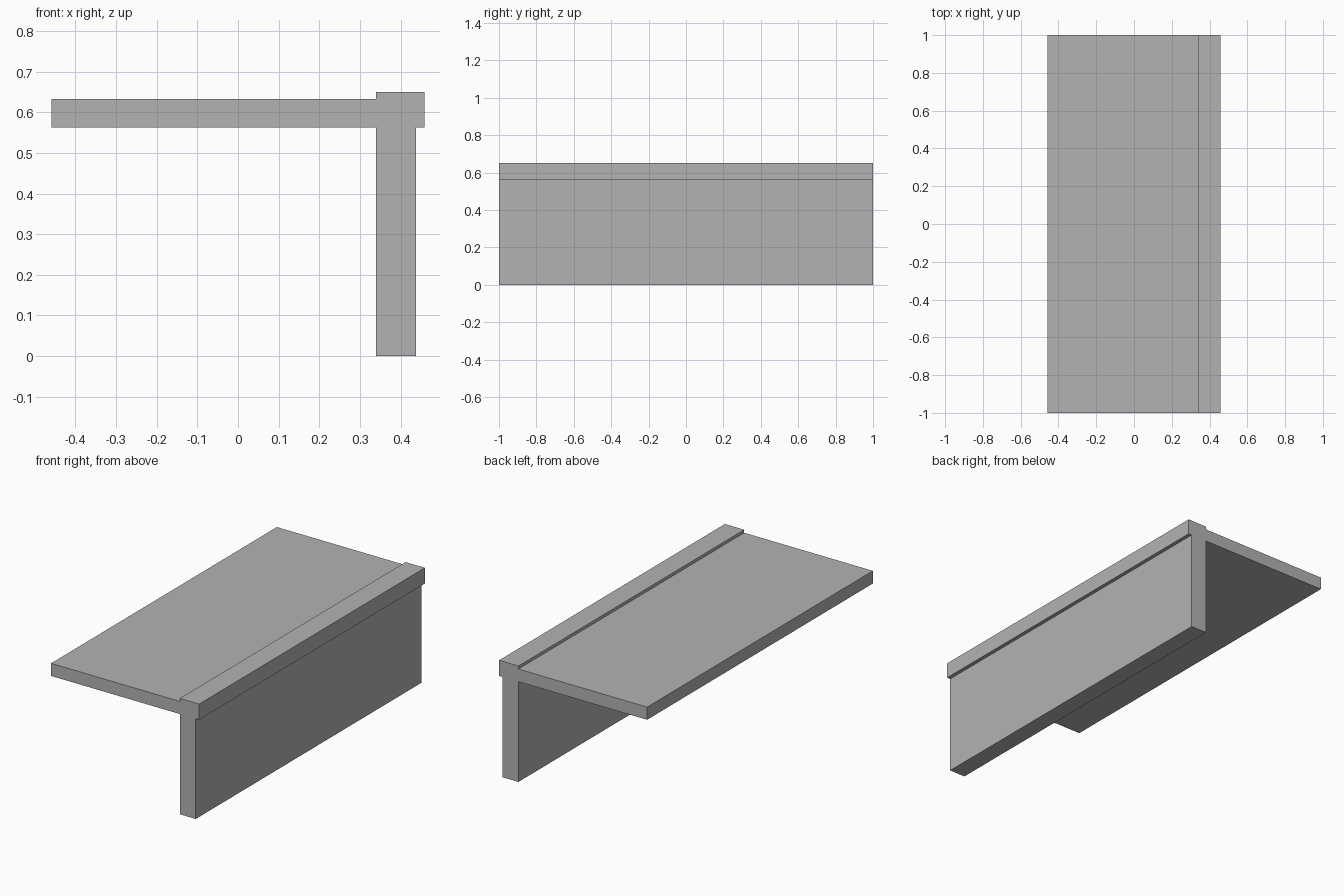
import bpy
import bmesh

if "Cube" in bpy.data.objects:
    bpy.data.objects.remove(bpy.data.objects["Cube"])

# Single flat grey
grey = bpy.data.materials.new("light_grey")
grey.diffuse_color = (0.45, 0.45, 0.45, 1.0)
grey.use_nodes = True
grey.node_tree.nodes["Principled BSDF"].inputs["Base Color"].default_value = grey.diffuse_color


def extrude_profile(name, points, y0, y1, material):
    """Extrude an x-z outline from y0 to y1 into a closed solid."""
    bm = bmesh.new()
    face = bm.faces.new([bm.verts.new((x, y0, z)) for x, z in points])
    result = bmesh.ops.extrude_face_region(bm, geom=[face], use_keep_orig=True)
    moved = [v for v in result["geom"] if isinstance(v, bmesh.types.BMVert)]
    bmesh.ops.translate(bm, verts=moved, vec=(0, y1 - y0, 0))
    bmesh.ops.recalc_face_normals(bm, faces=bm.faces[:])
    mesh = bpy.data.meshes.new(name)
    bm.to_mesh(mesh)
    bm.free()
    mesh.materials.append(material)
    obj = bpy.data.objects.new(name, mesh)
    bpy.context.collection.objects.link(obj)
    return obj


# Key levels of the section
left, wall_in, wall_out, right = -0.459, 0.339, 0.438, 0.459
slab_bottom, slab_top, cap_top = 0.562, 0.633, 0.65

# Slab, supporting wall and raised overhanging edge in one section
section = [
    (left, slab_bottom), (wall_in, slab_bottom),
    (wall_in, 0), (wall_out, 0),
    (wall_out, slab_bottom), (right, slab_bottom),
    (right, cap_top), (wall_in, cap_top),
    (wall_in, slab_top), (left, slab_top),
]
extrude_profile("slab_with_wall", section, -1, 1, grey)
